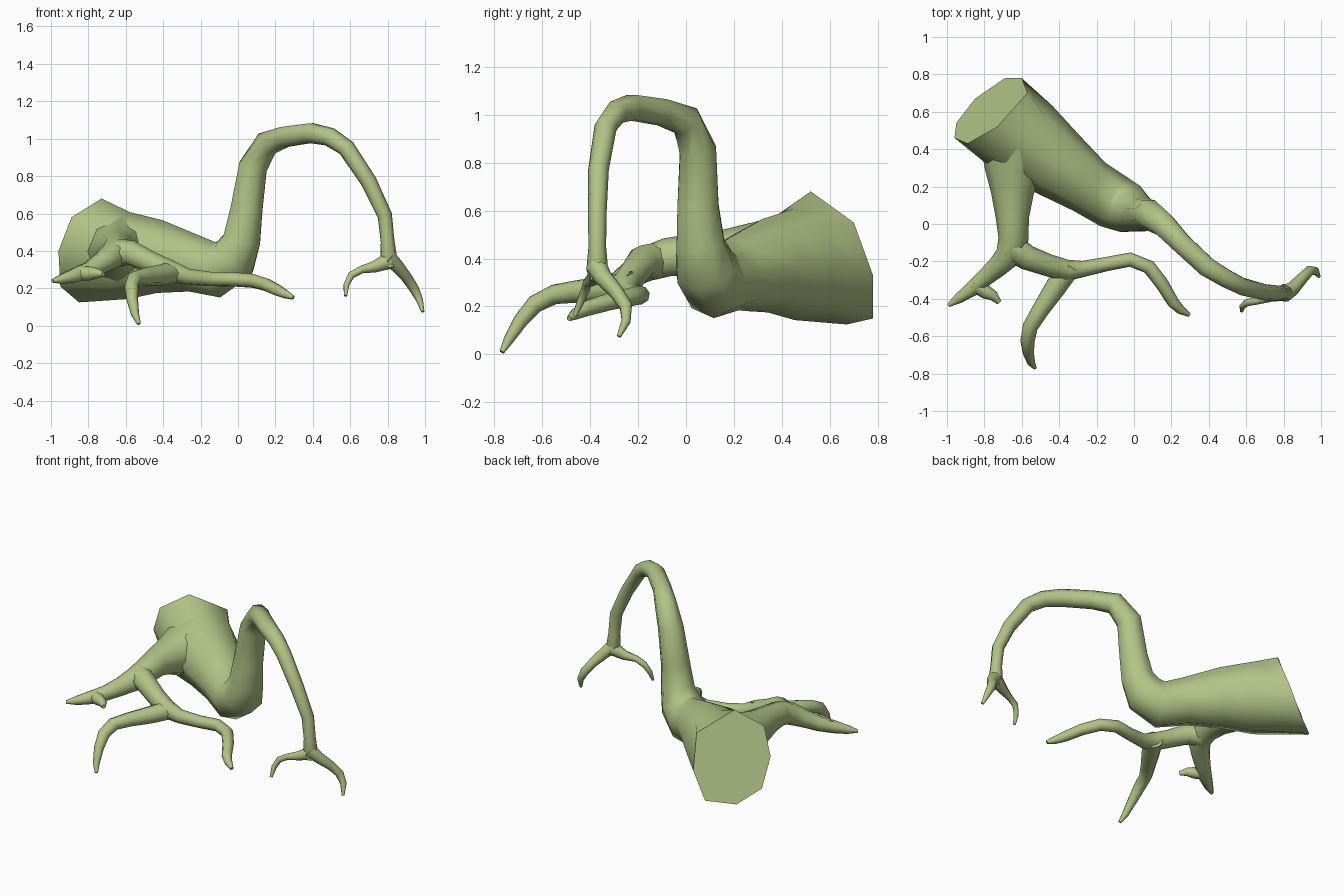
import bpy, bmesh, math
from mathutils import Vector

SIDES = 8
mat = bpy.data.materials.new("moss_green")
mat.diffuse_color = (0.45, 0.55, 0.24, 1)


def tube(name, path, first_ring=None):
    """Sweep an eight-sided section along (x, y, z, radius) points and cap both ends."""
    pts = [Vector(p[:3]) for p in path]
    bm = bmesh.new()
    rings, up = [], None
    for i, p in enumerate(pts):
        a, b = pts[max(i - 1, 0)], pts[min(i + 1, len(pts) - 1)]
        t = (b - a).normalized()
        if up is None:
            up = Vector((0, 0, 1)) if abs(t.z) < 0.9 else Vector((0, -1, 0))
        up = (up - t * up.dot(t)).normalized()
        side = t.cross(up)
        ring = []
        for k in range(SIDES):
            ang = 2 * math.pi * k / SIDES
            co = p + path[i][3] * 1.03 * (up * math.cos(ang) + side * math.sin(ang))
            if i == 0 and first_ring:
                co = first_ring[k]
            ring.append(bm.verts.new(co))
        rings.append(ring)
    for r, s in zip(rings, rings[1:]):
        for k in range(SIDES):
            n = (k + 1) % SIDES
            bm.faces.new((r[k], r[n], s[n], s[k]))
    bm.faces.new(rings[0])
    bm.faces.new(rings[-1])
    bmesh.ops.recalc_face_normals(bm, faces=bm.faces)
    me = bpy.data.meshes.new(name)
    bm.to_mesh(me)
    bm.free()
    me.materials.append(mat)
    ob = bpy.data.objects.new(name, me)
    bpy.context.collection.objects.link(ob)
    bpy.ops.object.select_all(action='DESELECT')
    ob.select_set(True)
    bpy.context.view_layer.objects.active = ob
    bpy.ops.object.shade_smooth_by_angle(angle=math.radians(62))
    return ob


# Slanted cut end of the trunk
cut = [(-.73, .52, .68), (-.89, .43, .58), (-.96, .46, .40), (-.95, .54, .21),
       (-.85, .67, .125), (-.69, .78, .15), (-.60, .78, .33), (-.57, .70, .55)]

# Thick trunk narrowing into the tall arching root
tube("trunk_and_arch", [
    (-.77, .61, .38, .27), (-.58, .45, .375, .225), (-.42, .33, .37, .19),
    (-.24, .20, .335, .15), (-.11, .12, .30, .145), (-.02, .08, .36, .13),
    (.02, .06, .46, .105), (.045, .05, .62, .09), (.08, .05, .85, .08),
    (.155, .0, .975, .067), (.25, -.10, 1.01, .057), (.39, -.23, 1.03, .055),
    (.49, -.29, 1.01, .05), (.58, -.335, .95, .046), (.70, -.365, .77, .042),
    (.785, -.37, .59, .038), (.80, -.37, .45, .036), (.805, -.37, .38, .042),
    (.81, -.37, .31, .03)], cut)

# Two claws at the end of the arch
tube("arch_inner_claw", [
    (.81, -.365, .35, .045), (.73, -.385, .315, .03), (.66, -.41, .30, .02),
    (.605, -.42, .27, .019), (.58, -.44, .22, .016), (.575, -.465, .16, .009)])
tube("arch_outer_claw", [
    (.80, -.375, .37, .045), (.85, -.345, .32, .037), (.90, -.29, .26, .03),
    (.94, -.25, .20, .027), (.97, -.25, .14, .02), (.988, -.28, .075, .009)])

# Left branch that leaves the trunk and ends in a pointed root
tube("left_branch", [
    (-.62, .42, .39, .20), (-.645, .28, .40, .15), (-.65, .16, .41, .11),
    (-.65, .03, .415, .086), (-.645, -.08, .405, .078), (-.67, -.17, .375, .07),
    (-.73, -.23, .335, .056), (-.80, -.29, .295, .046), (-.87, -.35, .27, .04),
    (-.94, -.40, .25, .027), (-.992, -.435, .24, .01)])
tube("left_spur", [
    (-.86, -.32, .28, .04), (-.79, -.365, .28, .036),
    (-.75, -.385, .28, .026), (-.72, -.42, .275, .013)])

# Right branch with a long curved root
tube("right_branch", [
    (-.66, -.12, .39, .075), (-.57, -.18, .39, .065), (-.46, -.22, .335, .058),
    (-.36, -.25, .29, .058), (-.27, -.24, .262, .043), (-.15, -.215, .25, .038),
    (-.02, -.19, .248, .038), (.08, -.23, .24, .037), (.15, -.32, .22, .035),
    (.21, -.42, .19, .031), (.25, -.46, .17, .024), (.295, -.487, .15, .011)])

# Front root that bends down to the ground
tube("front_root", [
    (-.34, -.22, .285, .06), (-.42, -.34, .27, .055), (-.50, -.46, .262, .045),
    (-.555, -.55, .25, .04), (-.57, -.63, .21, .037), (-.565, -.69, .14, .03),
    (-.55, -.74, .06, .021), (-.53, -.768, .01, .01)])
